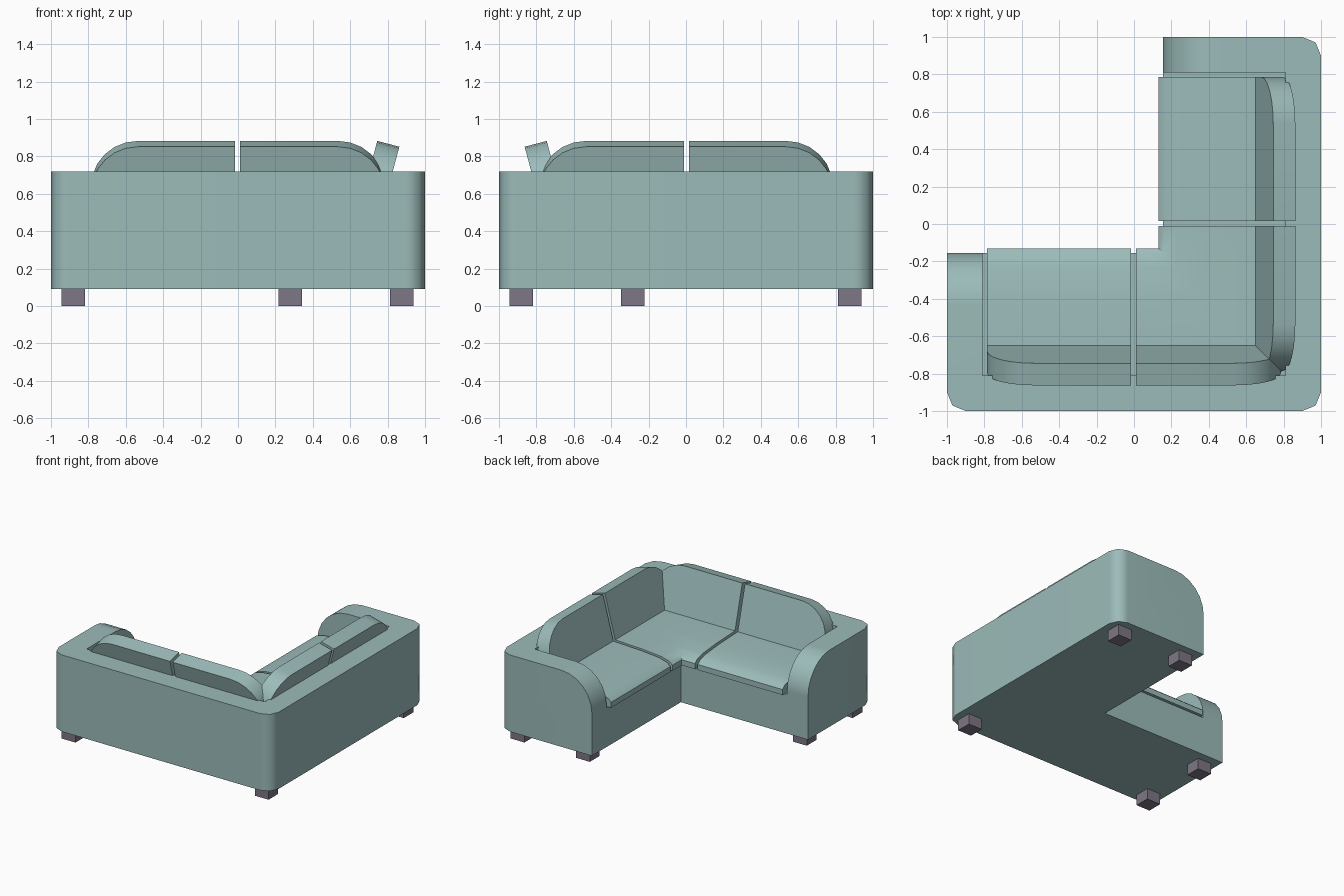
import bpy, bmesh, math
from mathutils import Vector, Matrix

cube = bpy.data.objects.get("Cube")
if cube:
    bpy.data.objects.remove(cube, do_unlink=True)


def material(name, rgb):
    mat = bpy.data.materials.new(name)
    mat.use_nodes = True
    mat.diffuse_color = (*rgb, 1)
    bsdf = next(n for n in mat.node_tree.nodes if n.type == 'BSDF_PRINCIPLED')
    bsdf.inputs["Base Color"].default_value = (*rgb, 1)
    return mat


fabric = material("sea_green_fabric", (0.33, 0.50, 0.49))
leg_grey = material("purple_grey_legs", (0.21, 0.18, 0.24))

# Reflection across the sofa's diagonal swaps its two wings
DIAGONAL = Matrix(((0, -1, 0, 0), (-1, 0, 0, 0), (0, 0, 1, 0), (0, 0, 0, 1)))


def finish(name, bm, mat, mirrored=False):
    if mirrored:
        bm.transform(DIAGONAL)
    bmesh.ops.recalc_face_normals(bm, faces=bm.faces)
    mesh = bpy.data.meshes.new(name)
    bm.to_mesh(mesh)
    bm.free()
    mesh.materials.append(mat)
    obj = bpy.data.objects.new(name, mesh)
    bpy.context.collection.objects.link(obj)
    return obj


def select(obj):
    bpy.ops.object.select_all(action='DESELECT')
    obj.select_set(True)
    bpy.context.view_layer.objects.active = obj


def smooth(obj, degrees):
    select(obj)
    bpy.ops.object.shade_smooth_by_angle(angle=math.radians(degrees))


def loft(sections):
    """Skin a row of equal closed cross-sections and cap both ends."""
    bm = bmesh.new()
    rings = [[bm.verts.new(p) for p in s] for s in sections]
    n = len(rings[0])
    for a, b in zip(rings, rings[1:]):
        for i in range(n):
            j = (i + 1) % n
            bm.faces.new((a[i], a[j], b[j], b[i]))
    bm.faces.new(rings[0])
    bm.faces.new(rings[-1])
    return bm


def prism(outline, z0, z1):
    return loft([[(x, y, z) for x, y in outline] for z in (z0, z1)])


# Upholstered body: L-shaped block, rounded, with the seating well cut out
FRONT, WELL, TOP, SEAT = 0.155, 0.81, 0.72, 0.41
bm = prism([(-1, -1), (1, -1), (1, 1), (FRONT, 1), (FRONT, -FRONT), (-1, -FRONT)], 0.09, TOP)


def middle(e):
    return (e.verts[0].co + e.verts[1].co) / 2


corners = [e for e in bm.edges
           if abs(middle(e).z - 0.405) < 0.01
           and abs(middle(e).x) > 0.9 and abs(middle(e).y) > 0.9]
bmesh.ops.bevel(bm, geom=corners, offset=0.1, segments=2, profile=0.5, affect='EDGES')
arm_fronts = [e for e in bm.edges
              if all(abs(v.co.z - TOP) < 0.001 for v in e.verts)
              and (all(abs(v.co.y + FRONT) < 0.001 for v in e.verts)
                   or all(abs(v.co.x - FRONT) < 0.001 for v in e.verts))]
bmesh.ops.bevel(bm, geom=arm_fronts, offset=0.28, segments=6, profile=0.5, affect='EDGES')
body = finish("sofa_body", bm, fabric)

well = finish("seat_well_cutter", prism(
    [(-WELL, -WELL), (WELL, -WELL), (WELL, WELL), (-0.2, WELL), (-0.2, 0.2), (-WELL, 0.2)],
    SEAT, 1.0), fabric)
well.hide_render = True
cut = body.modifiers.new("seat_well", 'BOOLEAN')
cut.operation = 'DIFFERENCE'
cut.solver = 'EXACT'
cut.object = well
select(body)
bpy.ops.object.modifier_apply(modifier=cut.name)
bpy.data.objects.remove(well, do_unlink=True)
smooth(body, 50)
body.modifiers.new("even_shading", 'WEIGHTED_NORMAL').keep_sharp = True

# Seat cushions: (depth from the front, height) profile with a soft front
NOSE = 0.13
PROFILE = [(0, SEAT), (0, 0.455), (0.03, 0.48), (0.1, 0.50), (0.27, 0.515),
           (0.52, 0.525), (0.66, 0.525), (0.66, SEAT)]


def across(x):
    return [(x, -NOSE - d, z) for d, z in PROFILE]


for name, mirrored in (("left_seat_cushion", True), ("right_seat_cushion", False)):
    smooth(finish(name, loft([across(-0.785), across(-0.015)]), fabric, mirrored), 50)

mitre = [(NOSE + d, -NOSE - d, z) for d, z in PROFILE]
far_end = [(NOSE + d, -0.01, z) for d, z in PROFILE]
smooth(finish("corner_seat_cushion", loft([across(0.01), mitre, far_end]), fabric), 50)

# Back cushions: tilted slabs with one rounded upper corner
LEAN = math.radians(14.8)
RISE = Vector((0, -math.sin(LEAN), math.cos(LEAN)))
DEPTH = Vector((0, -math.cos(LEAN), -math.sin(LEAN)))


def back_cushion(name, inner, outer, mirrored):
    side = 1 if outer > inner else -1
    height, r = 0.37, 0.25
    shape = [(inner, -0.08), (inner, height)]
    for i in range(7):
        a = math.radians(90 - 15 * i)
        shape.append((outer + side * r * (math.cos(a) - 1), height + r * (math.sin(a) - 1)))
    shape.append((outer, -0.08))
    foot = Vector((0, -0.65, 0.525))
    front = [foot + Vector((x, 0, 0)) + RISE * h for x, h in shape]
    back = [p + DEPTH * 0.122 for p in front]
    smooth(finish(name, loft([front, back]), fabric, mirrored), 40)


for wing, mirrored in (("right", False), ("left", True)):
    back_cushion(wing + "_end_back_cushion", -0.015, -0.785, mirrored)
    back_cushion(wing + "_corner_back_cushion", 0.01, 0.785, mirrored)

# Short square legs
for i, (x, y) in enumerate([(-0.88, -0.88), (-0.88, -0.285), (0.875, -0.88),
                            (0.875, 0.875), (0.28, 0.875)]):
    s = 0.0625
    finish(f"leg_{i + 1}", prism([(x - s, y - s), (x + s, y - s), (x + s, y + s),
                                  (x - s, y + s)], 0, 0.09), leg_grey)
